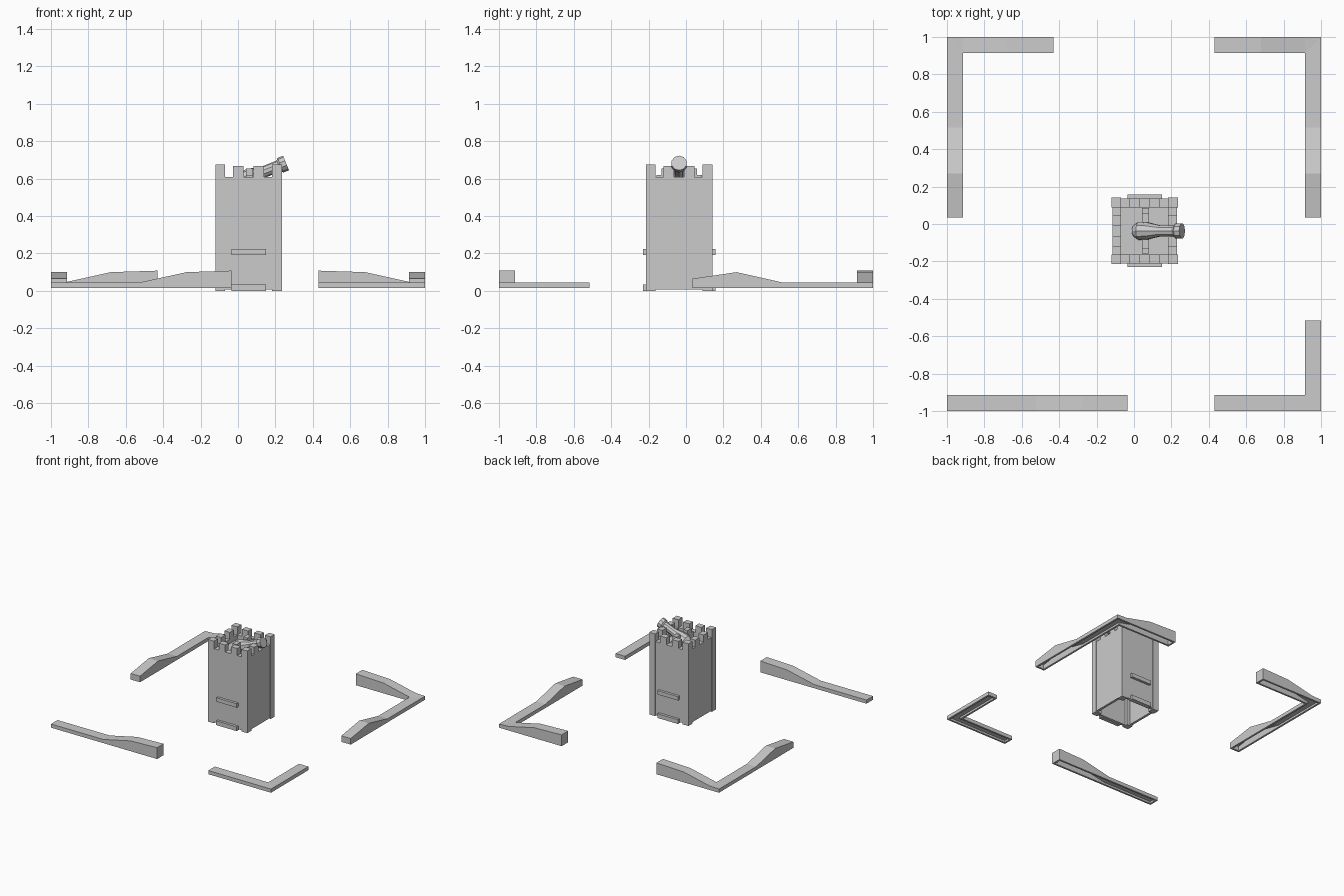
import bpy, bmesh, math
from mathutils import Vector

if "Cube" in bpy.data.objects:
    bpy.data.objects.remove(bpy.data.objects["Cube"])

CX, CY, H = 0.057, -0.037, 0.178   # tower centre and half width


def finish(name, bm):
    bmesh.ops.remove_doubles(bm, verts=bm.verts, dist=0.0005)
    bmesh.ops.recalc_face_normals(bm, faces=bm.faces)
    me = bpy.data.meshes.new(name)
    bm.to_mesh(me)
    bm.free()
    ob = bpy.data.objects.new(name, me)
    bpy.context.collection.objects.link(ob)
    return ob


def box(name, x0, x1, y0, y1, z0, z1):
    bm = bmesh.new()
    bmesh.ops.create_cube(bm, size=1)
    for v in bm.verts:
        v.co = Vector(((x0 + x1) / 2 + v.co.x * (x1 - x0),
                       (y0 + y1) / 2 + v.co.y * (y1 - y0),
                       (z0 + z1) / 2 + v.co.z * (z1 - z0)))
    return finish(name, bm)


def side_box(name, side, u0, u1, d0, d1, z0, z1):
    """Box on tower side 0-3: u runs along the side, d is distance from the centre."""
    c, s = [(1, 0), (0, 1), (-1, 0), (0, -1)][side]
    pts = [(c * d - s * u, s * d + c * u) for d, u in ((d0, u0), (d1, u1))]
    xs, ys = sorted(p[0] for p in pts), sorted(p[1] for p in pts)
    return box(name, CX + xs[0], CX + xs[1], CY + ys[0], CY + ys[1], z0, z1)


# Tower: walls, parapet, corner posts, battlements
T = 0.052
for i in range(4):
    side_box("tower_wall", i, -H + T, H - T, H - 0.025, H - 0.005, 0.008, 0.57)
    side_box("parapet", i, -H + T, H - T, H - T, H - 0.005, 0.56, 0.61)
    side_box("corner_post", i, H - T, H, H - T, H, 0, 0.675)
    for s in (-1, 1):
        a, b = sorted((s * 0.027, s * 0.083))
        side_box("merlon", i, a, b, H - T, H - 0.005, 0.61, 0.668)
box("tower_roof", CX - H + 0.03, CX + H - 0.03, CY - H + 0.03, CY + H - 0.03, 0.56, 0.575)

# Ledges on the front and back
for i in (1, 3):
    side_box("lower_ledge", i, -0.093, 0.093, H - 0.02, H + 0.016, 0, 0.035)
    side_box("upper_ledge", i, -0.093, 0.093, H - 0.02, H + 0.016, 0.193, 0.225)

# Cannon mount
for s in (-1, 1):
    a, b = sorted((s * 0.045, s * 0.095))
    box("mount_cheek", 0.043, 0.08, CY + a, CY + b, 0.57, 0.655)
    a, b = sorted((s * 0.095, s * 0.122))
    box("mount_step", 0.043, 0.08, CY + a, CY + b, 0.57, 0.62)
box("mount_axle", 0.048, 0.075, CY - 0.05, CY + 0.05, 0.58, 0.62)

# Cannon barrel, lathed around its tilted axis
N = 10
profile = [(0.03, 0), (0.05, 0.03), (0.047, 0.08), (0.031, 0.15),
           (0.031, 0.235), (0.042, 0.245), (0.042, 0.277)]
bm = bmesh.new()
rings = [[bm.verts.new((r * math.cos(2 * math.pi * k / N), r * math.sin(2 * math.pi * k / N), t))
          for k in range(N)] for r, t in profile]
for a, b in zip(rings, rings[1:]):
    for k in range(N):
        m = (k + 1) % N
        bm.faces.new((a[k], a[m], b[m], b[k]))
bm.faces.new(rings[0])
bm.faces.new(rings[-1])
barrel = finish("cannon_barrel", bm)
barrel.location = (0, CY, 0.58)
barrel.rotation_euler = (0, math.radians(68), 0)


# Outer ramparts: hollow strips swept along a path with changing height
def offset_rail(path, half, z0, drop, trim):
    """Section corners (left low, left top, right top, right low) at each path point."""
    pts = [Vector(p[:2]) for p in path]
    dirs = [(b - a).normalized() for a, b in zip(pts, pts[1:])]
    out = []
    for i, p in enumerate(pts):
        d0, d1 = dirs[max(i - 1, 0)], dirs[min(i, len(dirs) - 1)]
        n0, n1 = Vector((-d0.y, d0.x)), Vector((-d1.y, d1.x))
        m = (n0 + n1) / (1 + n0.dot(n1)) * half
        if i == 0:
            p = p + d1 * trim
        if i == len(pts) - 1:
            p = p - d0 * trim
        top = path[i][2] - drop
        l, r = p + m, p - m
        out.append([(l.x, l.y, z0), (l.x, l.y, top), (r.x, r.y, top), (r.x, r.y, z0)])
    return out


def rampart(name, path):
    bm = bmesh.new()
    shells = []
    for half, drop, trim in ((0.0425, 0, 0), (0.027, 0.014, 0.015)):
        secs = [[bm.verts.new(c) for c in s]
                for s in offset_rail(path, half, 0.015, drop, trim)]
        for a, b in zip(secs, secs[1:]):
            for k in range(3):
                bm.faces.new((a[k], a[k + 1], b[k + 1], b[k]))
        bm.faces.new(secs[0])
        bm.faces.new(secs[-1])
        shells.append(secs)
    o, n = shells
    for i in range(len(path) - 1):          # bottom rim
        for k in (0, 3):
            bm.faces.new((o[i][k], o[i + 1][k], n[i + 1][k], n[i][k]))
    for e in (0, -1):
        bm.faces.new((o[e][0], o[e][3], n[e][3], n[e][0]))
    finish(name, bm)


E, LOW = 0.9575, 0.045
for s, name in ((-1, "back_left_rampart"), (1, "back_right_rampart")):
    rampart(name, [(s * E, 0.035, 0.065), (s * E, 0.27, 0.1), (s * E, 0.515, LOW),
                   (s * E, E, LOW), (s * 0.915, E, 0.048), (s * 0.68, E, 0.1),
                   (s * 0.43, E, 0.108)])
rampart("front_left_rampart", [(-1, -E, LOW), (-0.525, -E, LOW), (-0.275, -E, 0.1),
                               (-0.035, -E, 0.108)])
rampart("front_right_rampart", [(0.43, -E, LOW), (E, -E, LOW), (E, -0.515, LOW)])
